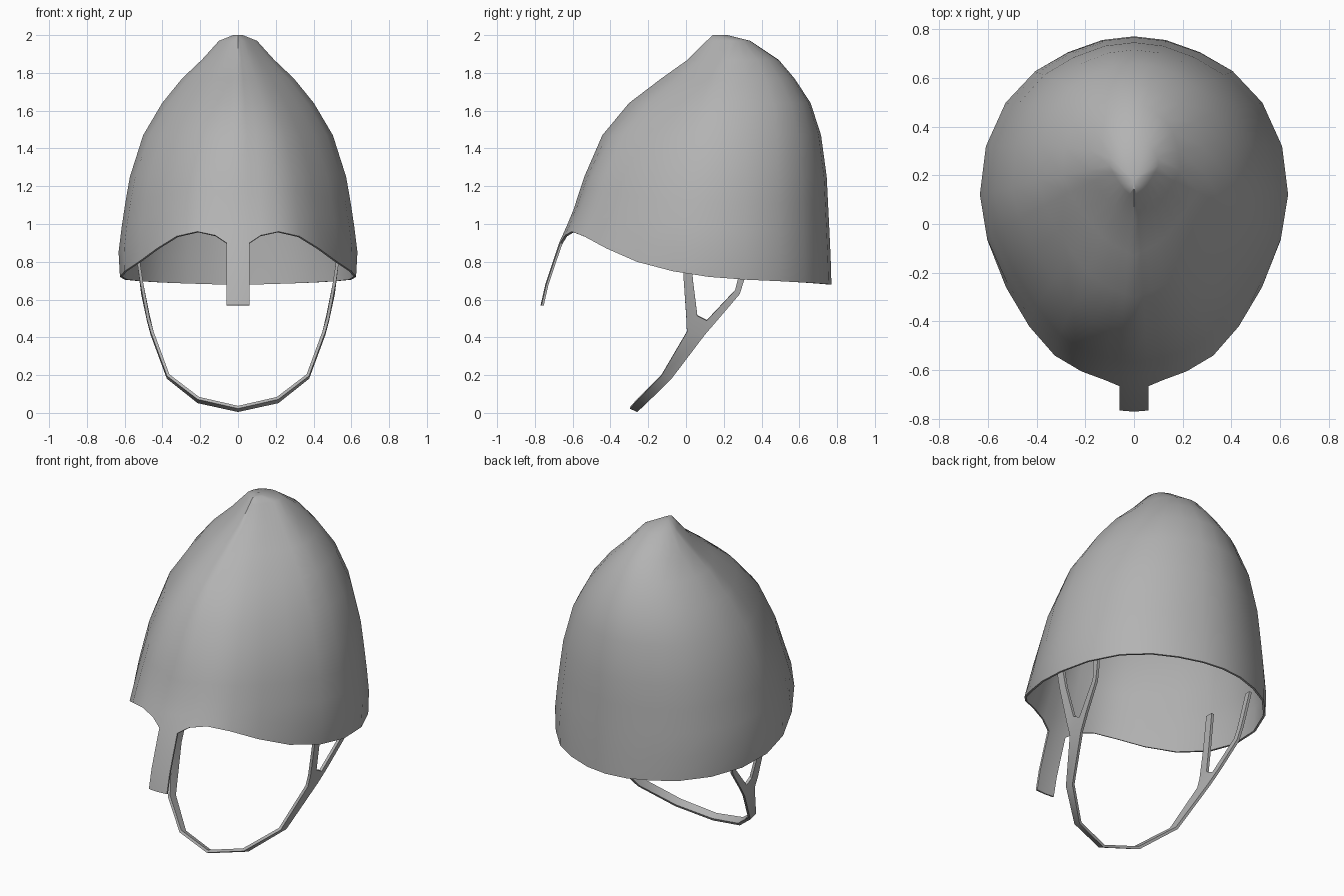
import bpy, bmesh, math

if "Cube" in bpy.data.objects:
    bpy.data.objects.remove(bpy.data.objects["Cube"])

steel = bpy.data.materials.new("grey_steel")
steel.use_nodes = True
GREY = (0.45, 0.45, 0.45, 1)
steel.diffuse_color = GREY
steel.node_tree.nodes["Principled BSDF"].inputs["Base Color"].default_value = GREY


def finish(name, bm, thickness, offset, angle):
    """Turn a surface into a thin, smooth-shaded plate."""
    bmesh.ops.recalc_face_normals(bm, faces=bm.faces)
    mesh = bpy.data.meshes.new(name)
    bm.to_mesh(mesh)
    bm.free()
    mesh.materials.append(steel)
    obj = bpy.data.objects.new(name, mesh)
    bpy.context.collection.objects.link(obj)
    bpy.ops.object.select_all(action='DESELECT')
    obj.select_set(True)
    bpy.context.view_layer.objects.active = obj
    mod = obj.modifiers.new("thickness", 'SOLIDIFY')
    mod.thickness = thickness
    mod.offset = offset
    bpy.ops.object.modifier_apply(modifier=mod.name)
    bpy.ops.object.shade_smooth_by_angle(angle=math.radians(angle))
    return obj


# Slices of the bowl: height, front y, back y, half width, y of widest, ridge strength
SLICES = [
    (2.00, .14, .22, .025, .19, .6),
    (1.97, .11, .34, .10, .24, .6),
    (1.87, .01, .49, .19, .22, .55),
    (1.77, -.13, .575, .295, .20, .45),
    (1.64, -.30, .66, .40, .18, .3),
    (1.47, -.44, .715, .50, .15, .15),
    (1.25, -.535, .745, .57, .13, .05),
    (1.05, -.60, .755, .605, .12, 0),
    (.85, -.69, .765, .63, .12, 0),
    (.68, -.74, .77, .62, .12, 0),
]

# Rim of the left half, from the back round to the nose guard
RIM = [
    (0, .77, .68), (.13, .755, .681), (.27, .705, .685), (.40, .63, .69),
    (.52, .50, .697), (.60, .32, .705), (.625, .12, .72), (.60, -.07, .75),
    (.525, -.26, .80), (.43, -.42, .87), (.325, -.54, .935),
    (.215, -.605, .96), (.12, -.64, .94), (.06, -.665, .90), (0, -.672, .90),
]


def slice_at(z):
    for a, b in zip(SLICES, SLICES[1:]):
        if z >= b[0]:
            t = (z - b[0]) / (a[0] - b[0])
            return [q + (p - q) * t for p, q in zip(a, b)]
    return SLICES[-1]


def bowl_point(rim, z):
    """Point above a rim point, on the slice at height z."""
    _, f0, b0, w0, c0, _ = slice_at(rim[2])
    u = rim[0] / w0
    v = (rim[1] - c0) / ((b0 - c0) if rim[1] > c0 else (c0 - f0))
    _, f, b, w, c, ridge = slice_at(z)
    if v < 0:
        k = 1 + ridge * (1 / (abs(u) + abs(v)) - 1)
        u, v = u * k, v * k
    return (u * w, c + v * ((b - c) if v > 0 else (c - f)), z)


# Helmet bowl
bm = bmesh.new()
outline = RIM + [(-x, y, z) for x, y, z in RIM[-2:0:-1]]
upper = [s[0] for s in SLICES[:7]]
STEPS = 4
columns = []
for rim in outline:
    low = upper[-1]
    heights = upper + [low + (rim[2] - low) * i / STEPS for i in range(1, STEPS)]
    points = [bowl_point(rim, z) for z in heights] + [rim]
    columns.append([bm.verts.new(p) for p in points])
count = len(columns)
for i in range(count):
    a, b = columns[i], columns[(i + 1) % count]
    for j in range(len(a) - 1):
        bm.faces.new((a[j], a[j + 1], b[j + 1], b[j]))
tip = bm.verts.new((0, .18, 2.0))
for i in range(count):
    bm.faces.new((columns[i][0], columns[(i + 1) % count][0], tip))

# Nose guard, growing out of the front of the bowl
mid = len(RIM) - 1
row = [columns[i][-1] for i in (mid - 1, mid, mid + 1)]
for y, z in ((-.70, .80), (-.74, .68), (-.765, .57)):
    new = [bm.verts.new((x, y - (.005 if x == 0 else 0), z)) for x in (.06, 0, -.06)]
    for k in range(2):
        bm.faces.new((row[k], row[k + 1], new[k + 1], new[k]))
    row = new
finish("helmet_bowl", bm, .012, -1, 50)

# Chin strap: pairs of (y, z) for the front and rear edges, with x of each pair
STEM = [
    (0, (-.295, .03), (-.255, .012)),
    (.21, (-.25, .078), (-.205, .058)),
    (.37, (-.13, .20), (-.075, .185)),
    (.455, (.005, .43), (.10, .415)),
]
FRONT_PRONG = [
    (.475, (.002, .50), (.06, .515)),
    (.512, (-.012, .70), (.037, .70)),
    (.545, (-.025, .93), (.022, .93)),
]
REAR_PRONG = [
    (.475, (.11, .49), (.165, .49)),
    (.505, (.26, .65), (.285, .63)),
    (.515, (.275, .71), (.31, .71)),
    (.54, (.315, .92), (.35, .92)),
]

bm = bmesh.new()


def ribbon(pairs, side):
    verts = [[bm.verts.new((side * x, y, z)) for y, z in edges] for x, *edges in pairs]
    for a, b in zip(verts, verts[1:]):
        bm.faces.new((a[0], a[1], b[1], b[0]))
    return verts


for side in (1, -1):
    stem = ribbon(STEM, side)
    front = ribbon(FRONT_PRONG, side)
    rear = ribbon(REAR_PRONG, side)
    # Fork where the two prongs meet the stem
    (s0, s1), (f0, f1), (r0, r1) = stem[-1], front[0], rear[0]
    bm.faces.new((s0, f1, f0))
    bm.faces.new((s0, s1, r0, f1))
    bm.faces.new((s1, r1, r0))
bmesh.ops.remove_doubles(bm, verts=bm.verts, dist=.0005)
finish("chin_strap", bm, .016, 0, 40)
